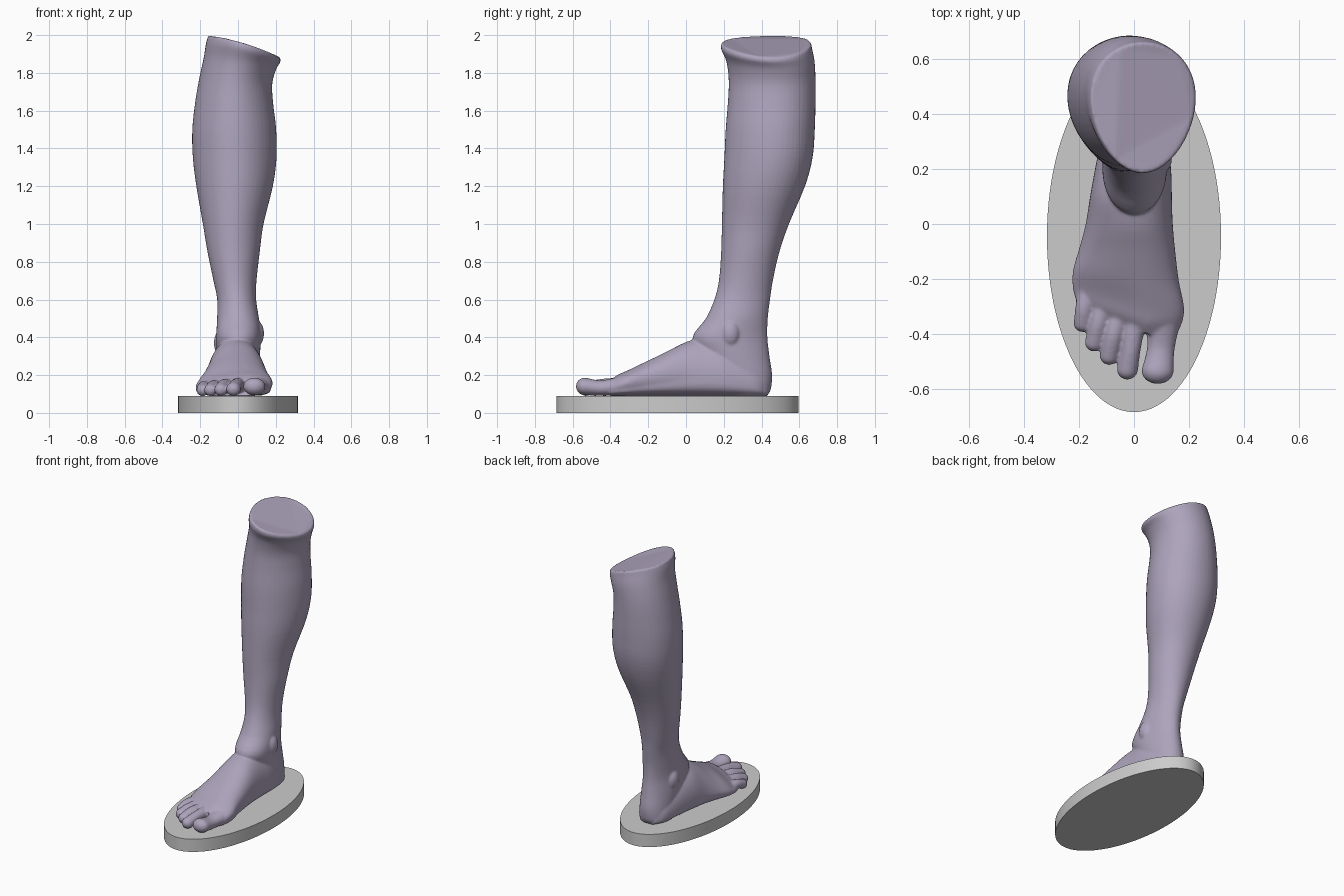
import bpy, bmesh, math
from mathutils import Vector, Matrix

SEG = 48


def smooth_rows(rows, n=4):
    """Catmull-Rom interpolation through rows of numbers."""
    rows = [Vector(r) for r in rows]
    out = []
    for i in range(len(rows) - 1):
        p0, p1 = rows[max(i - 1, 0)], rows[i]
        p2, p3 = rows[i + 1], rows[min(i + 2, len(rows) - 1)]
        for j in range(n):
            t = j / n
            out.append(0.5 * (2 * p1 + (p2 - p0) * t + (2 * p0 - 5 * p1 + 4 * p2 - p3) * t * t
                              + (3 * p1 - p0 - 3 * p2 + p3) * t ** 3))
    return out + [rows[-1]]


def loft(bm, rows, section):
    """Skin closed rings, one per row, and cap both ends."""
    angles = [2 * math.pi * i / SEG for i in range(SEG)]
    rings = [[bm.verts.new(section(r, a)) for a in angles] for r in smooth_rows(rows)]
    faces = [bm.faces.new(rings[0]), bm.faces.new(rings[-1])]
    for a, b in zip(rings, rings[1:]):
        for i in range(SEG):
            j = (i + 1) % SEG
            faces.append(bm.faces.new((a[i], a[j], b[j], b[i])))
    bmesh.ops.recalc_face_normals(bm, faces=faces)


def ball(bm, centre, scale):
    m = Matrix.Translation(centre) @ Matrix.Diagonal((*scale, 1))
    bmesh.ops.create_icosphere(bm, subdivisions=3, radius=1, matrix=m)


def spow(v, p):
    return math.copysign(abs(v) ** p, v)


# Leg section: horizontal ring, sheared to a slanted cut at the top
def leg_section(r, a):
    z, xl, xr, yf, yb, k = r
    s, c = math.sin(a), math.cos(a)
    x = (xl + xr) / 2 + (xr - xl) / 2 * c * (1 + k * s)
    y = (yf + yb) / 2 + (yb - yf) / 2 * s
    if z > 1.5:
        top = 1.967 - 0.27 * x - 0.5 * x * x
        z -= (2.0 - top) * ((z - 1.5) / 0.5) ** 2
    return x, y, z


# Foot section: upright ring, domed above and flat below
def foot_section(r, a):
    y, xl, xr, top, skew, shear = r
    s, c = math.sin(a), math.cos(a)
    mid = 0.09 + 0.3 * (top - 0.09)
    x = (xl + xr) / 2 + (xr - xl) / 2 * (c if s > 0 else spow(c, 0.7))
    if s > 0:
        x += skew * s
        z = mid + (top - mid) * s
    else:
        z = mid - (mid - 0.088) * abs(s) ** 0.6
    return x, y - shear * min(x, 0.05), z


bm = bmesh.new()

# Heel, ankle, calf: z, left, right, front, back, back-widening
loft(bm, [
    (0.09, -0.085, 0.085, 0.16, 0.425, 0.1),
    (0.12, -0.105, 0.105, 0.14, 0.448, 0.1),
    (0.20, -0.108, 0.110, 0.12, 0.456, 0.0),
    (0.30, -0.112, 0.116, 0.08, 0.442, -0.1),
    (0.40, -0.114, 0.118, 0.035, 0.431, -0.15),
    (0.50, -0.110, 0.110, 0.105, 0.433, -0.12),
    (0.60, -0.110, 0.096, 0.150, 0.445, -0.05),
    (0.70, -0.130, 0.098, 0.174, 0.460, 0.0),
    (0.85, -0.161, 0.115, 0.186, 0.494, 0.03),
    (1.00, -0.186, 0.135, 0.190, 0.545, 0.06),
    (1.20, -0.220, 0.184, 0.195, 0.630, 0.08),
    (1.35, -0.238, 0.203, 0.203, 0.670, 0.10),
    (1.50, -0.241, 0.201, 0.210, 0.682, 0.10),
    (1.65, -0.225, 0.185, 0.222, 0.686, 0.10),
    (1.77, -0.204, 0.180, 0.226, 0.686, 0.12),
    (1.88, -0.180, 0.200, 0.214, 0.681, 0.14),
    (1.96, -0.167, 0.223, 0.186, 0.668, 0.15),
    (2.00, -0.155, 0.220, 0.188, 0.662, 0.15),
], leg_section)

# Foot: y, left, right, instep height, peak shift, slant toward the toes
loft(bm, [
    (0.43, -0.06, 0.06, 0.20, 0, 0),
    (0.38, -0.10, 0.10, 0.26, 0, 0),
    (0.30, -0.122, 0.122, 0.32, 0, 0),
    (0.20, -0.142, 0.135, 0.38, 0, 0),
    (0.10, -0.160, 0.138, 0.40, 0, 0),
    (0.00, -0.176, 0.140, 0.375, 0.02, 0),
    (-0.10, -0.200, 0.146, 0.325, 0.04, 0.05),
    (-0.20, -0.222, 0.157, 0.275, 0.05, 0.15),
    (-0.29, -0.224, 0.174, 0.228, 0.06, 0.28),
    (-0.345, -0.215, 0.168, 0.202, 0.05, 0.36),
    (-0.385, -0.200, 0.150, 0.172, 0.03, 0.42),
], foot_section)

# Ankle bones
ball(bm, (0.098, 0.235, 0.42), (0.04, 0.05, 0.07))
ball(bm, (-0.088, 0.275, 0.37), (0.04, 0.05, 0.07))

# Toes: width factor, then base, knuckle and tip as x, y, z, radius
toes = [
    (1.25, (0.108, -0.34, 0.142, 0.052), (0.098, -0.45, 0.132, 0.041), (0.086, -0.536, 0.140, 0.047)),
    (1.05, (0.000, -0.36, 0.145, 0.042), (-0.010, -0.45, 0.146, 0.034), (-0.024, -0.530, 0.126, 0.037)),
    (1.05, (-0.058, -0.34, 0.142, 0.038), (-0.075, -0.41, 0.146, 0.033), (-0.090, -0.480, 0.123, 0.034)),
    (1.05, (-0.115, -0.30, 0.138, 0.036), (-0.130, -0.365, 0.142, 0.031), (-0.145, -0.432, 0.121, 0.033)),
    (1.05, (-0.170, -0.25, 0.132, 0.036), (-0.182, -0.31, 0.137, 0.031), (-0.187, -0.362, 0.120, 0.032)),
]
for wide, *path in toes:
    for x, y, z, r in smooth_rows(path, 10):
        ball(bm, (x, y, z), (r * wide, r, r))

mesh = bpy.data.meshes.new("leg_and_foot")
bm.to_mesh(mesh)
bm.free()
leg = bpy.data.objects.new("leg_and_foot", mesh)
bpy.context.collection.objects.link(leg)

# Fuse the overlapping parts into one skin and soften the joins
fuse = leg.modifiers.new("fuse", 'REMESH')
fuse.mode = 'VOXEL'
fuse.voxel_size = 0.0065
fuse.use_smooth_shade = True
soft = leg.modifiers.new("soften", 'SMOOTH')
soft.factor = 0.5
soft.iterations = 8

skin = bpy.data.materials.new("dusky_violet")
skin.diffuse_color = (0.42, 0.37, 0.50, 1)
mesh.materials.append(skin)

# Oval base
bpy.ops.mesh.primitive_cylinder_add(vertices=96, radius=1, depth=1, location=(0, -0.045, 0.045))
base = bpy.context.object
base.name = "oval_base"
base.scale = (0.317, 0.64, 0.09)
bpy.ops.object.transform_apply(location=False, rotation=False, scale=True)
bpy.ops.object.shade_smooth_by_angle(angle=math.radians(35))
